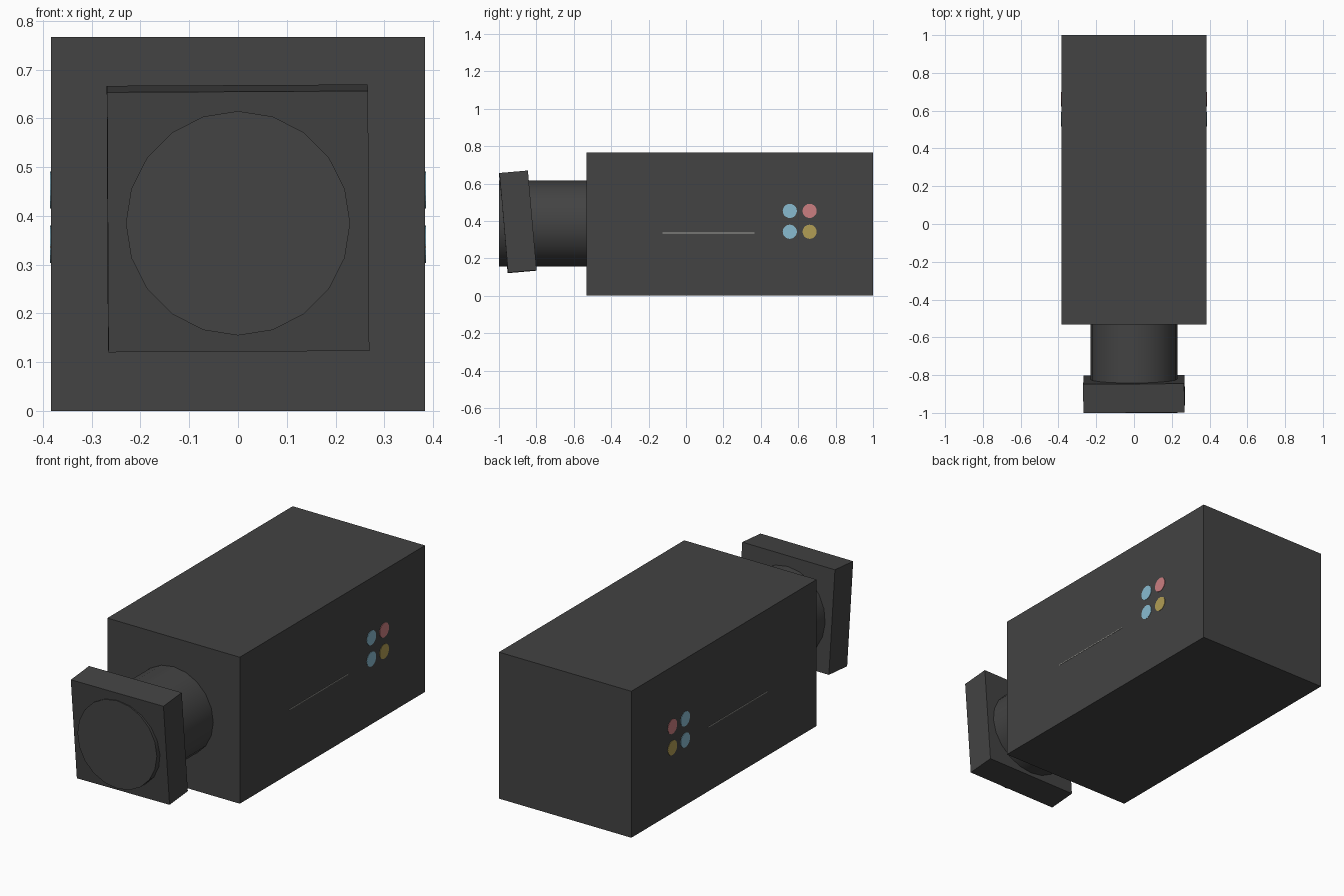
import bpy, math

if "Cube" in bpy.data.objects:
    bpy.data.objects.remove(bpy.data.objects["Cube"])

def mat(name, rgb):
    m = bpy.data.materials.new(name)
    m.diffuse_color = (*rgb, 1)
    m.use_nodes = True
    m.node_tree.nodes["Principled BSDF"].inputs["Base Color"].default_value = m.diffuse_color
    return m

DARK = mat("dark grey", (0.056, 0.056, 0.056))
BLUE = mat("light blue", (0.25, 0.50, 0.63))
RED = mat("soft red", (0.60, 0.21, 0.22))
YELLOW = mat("mustard yellow", (0.44, 0.34, 0.09))
PALE = mat("pale grey", (0.40, 0.40, 0.37))

def finish(name, material):
    ob = bpy.context.object
    ob.name = name
    ob.data.materials.append(material)
    return ob

def box(name, centre, size, material, rot=(0, 0, 0)):
    bpy.ops.mesh.primitive_cube_add(size=1, location=centre)
    ob = finish(name, material)
    ob.scale = size
    ob.rotation_euler = [math.radians(a) for a in rot]
    return ob

def cylinder(name, centre, radius, depth, rot, material):
    bpy.ops.mesh.primitive_cylinder_add(vertices=20, radius=radius, depth=depth,
                                        location=centre, rotation=rot)
    return finish(name, material)

# Main housing
box("camera_body", (0, 0.2335, 0.3835), (0.767, 1.533, 0.767), DARK)

# Lens barrel, its front end shows through the hood
cylinder("lens_barrel", (0, -0.7665, 0.385), 0.23, 0.467, (math.pi / 2, 0, 0), DARK)
bpy.ops.object.shade_smooth_by_angle(angle=math.radians(30))

# Square hood, slightly tilted on the barrel
box("lens_hood", (0, -0.8995, 0.395), (0.535, 0.153, 0.535), DARK, (5, -0.3, 0.3))

# Painted dots and thin line on both sides
dots = [(0.555, 0.4535, BLUE), (0.661, 0.4535, RED),
        (0.555, 0.342, BLUE), (0.661, 0.342, YELLOW)]
for side, label in ((1, "right"), (-1, "left")):
    x = side * 0.3835
    for i, (y, z, material) in enumerate(dots):
        cylinder(f"{label}_dot_{i + 1}", (x, y, z), 0.038, 0.004,
                 (0, math.pi / 2, 0), material)
    box(f"{label}_side_line", (x, 0.12, 0.336), (0.003, 0.49, 0.004), PALE)
